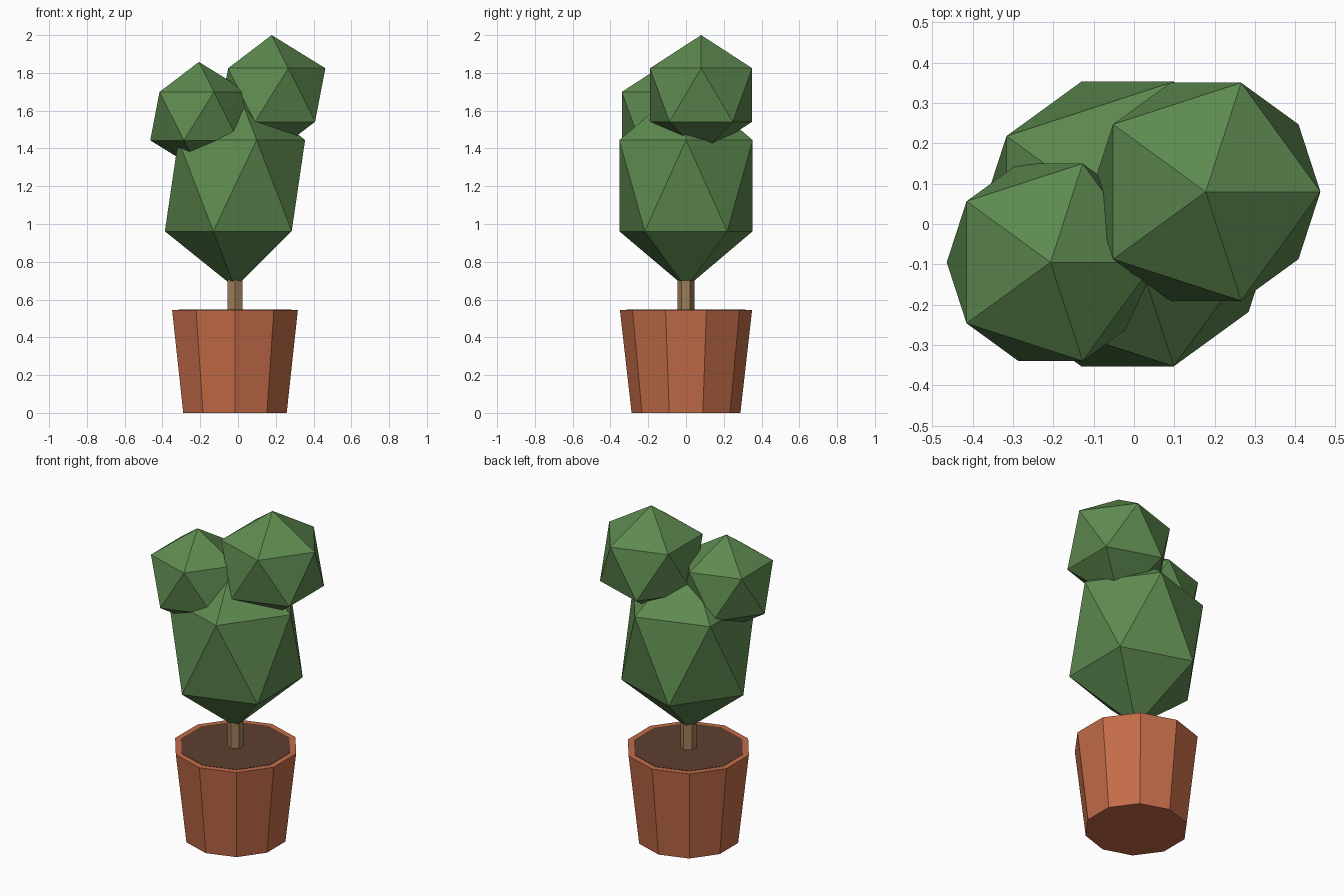
import bpy

if "Cube" in bpy.data.objects:
    bpy.data.objects.remove(bpy.data.objects["Cube"])


def material(name, rgb):
    mat = bpy.data.materials.new(name)
    mat.diffuse_color = (*rgb, 1.0)
    mat.use_nodes = True
    mat.node_tree.nodes["Principled BSDF"].inputs["Base Color"].default_value = mat.diffuse_color
    return mat


terracotta = material("terracotta", (0.546, 0.150, 0.065))
soil_brown = material("soil_brown", (0.112, 0.051, 0.028))
bark_brown = material("bark_brown", (0.342, 0.209, 0.102))
leaf_green = material("leaf_green", (0.112, 0.254, 0.080))

CENTRE_X = -0.016  # axis of pot, trunk and main crown


def finish(name, mat):
    obj = bpy.context.object
    obj.name = name
    obj.data.materials.append(mat)
    return obj


def tapered(name, mat, sides, r_bottom, r_top, z0, z1):
    bpy.ops.mesh.primitive_cone_add(
        vertices=sides, radius1=r_bottom, radius2=r_top, depth=z1 - z0,
        location=(CENTRE_X, 0, (z0 + z1) / 2))
    return finish(name, mat)


def leaf_ball(name, centre, radius, height_radius):
    bpy.ops.mesh.primitive_ico_sphere_add(subdivisions=1, radius=1, location=centre)
    obj = finish(name, leaf_green)
    obj.scale = (radius, radius, height_radius)
    return obj


# Ten-sided pot with a thin soil plate on top
tapered("pot", terracotta, 10, 0.288, 0.35, 0.0, 0.545)
tapered("soil", soil_brown, 10, 0.315, 0.315, 0.541, 0.547)

# Six-sided trunk
tapered("trunk", bark_brown, 6, 0.045, 0.045, 0.53, 0.82)

# Faceted foliage: tall main crown and two smaller clumps
leaf_ball("main_crown", (CENTRE_X, 0, 1.203), 0.415, 0.54)
leaf_ball("upper_right_clump", (0.178, 0.08, 1.683), 0.318, 0.317)
leaf_ball("upper_left_clump", (-0.207, -0.095, 1.571), 0.288, 0.287)
